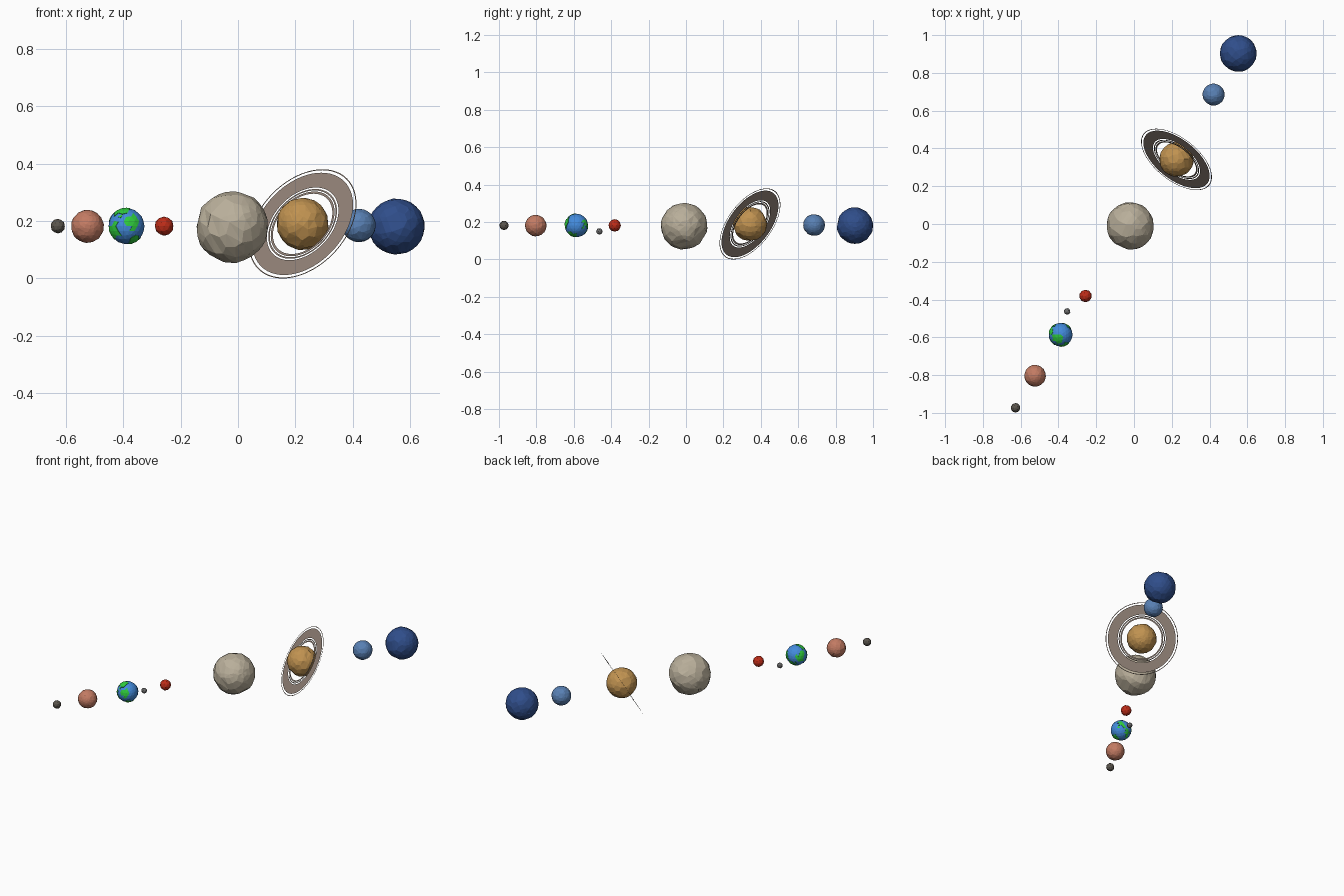
import bpy, bmesh, math, random
from mathutils import Vector

if "Cube" in bpy.data.objects:
    bpy.data.objects.remove(bpy.data.objects["Cube"])

random.seed(4)


def material(name, rgb):
    m = bpy.data.materials.new(name)
    m.diffuse_color = [c ** 2.2 for c in rgb] + [1]
    m.use_nodes = True
    m.node_tree.nodes["Principled BSDF"].inputs["Base Color"].default_value = m.diffuse_color
    return m


def finish(name, bm, mats, loc, axis=(0, 0, 1)):
    me = bpy.data.meshes.new(name)
    bm.to_mesh(me)
    bm.free()
    ob = bpy.data.objects.new(name, me)
    for m in mats:
        me.materials.append(m)
    ob.location = loc
    ob.rotation_euler = Vector(axis).to_track_quat('Z', 'Y').to_euler()
    bpy.context.collection.objects.link(ob)
    return ob


# banded low-poly planet: facets stretched along latitude, staggered rows
def banded_planet(name, loc, r, axis, rgb, segs, rows, rough):
    bm = bmesh.new()
    bmesh.ops.create_uvsphere(bm, u_segments=segs, v_segments=rows, radius=r)
    for v in bm.verts:
        a = random.uniform(-0.4, 0.4) * math.tau / segs
        x, y, z = v.co
        if math.hypot(x, y) > r * 0.05:
            v.co = (x * math.cos(a) - y * math.sin(a),
                    x * math.sin(a) + y * math.cos(a), z)
        v.co *= 1.005 + random.uniform(-rough, rough)
    bmesh.ops.triangulate(bm, faces=bm.faces[:])
    finish(name, bm, [material(name, rgb)], loc, axis)


# rocky low-poly ball
def rocky_ball(name, loc, r, rgb, sub=2, rough=0.015):
    bm = bmesh.new()
    bmesh.ops.create_icosphere(bm, subdivisions=sub, radius=r)
    for v in bm.verts:
        v.co *= 1.01 + random.uniform(-rough, rough)
    finish(name, bm, [material(name, rgb)], loc)


rocky_ball("small_grey_planet", (-0.627, -0.973, 0.182), 0.025, (0.36, 0.34, 0.31))
rocky_ball("red_planet", (-0.257, -0.381, 0.182), 0.033, (0.74, 0.19, 0.12))
rocky_ball("moon", (-0.354, -0.463, 0.15), 0.017, (0.42, 0.42, 0.42))

banded_planet("pink_planet", (-0.524, -0.803, 0.181), 0.057, (0.1, -0.85, 0.5),
              (0.76, 0.48, 0.39), 16, 14, 0.012)
banded_planet("giant_planet", (-0.02, -0.01, 0.179), 0.125, (0.8, -0.45, 0.4),
              (0.72, 0.68, 0.60), 14, 14, 0.018)
banded_planet("pale_blue_planet", (0.421, 0.685, 0.184), 0.058, (0.93, 0.1, 0.35),
              (0.35, 0.50, 0.70), 16, 14, 0.01)
banded_planet("dark_blue_planet", (0.552, 0.903, 0.181), 0.097, (0.93, 0.0, 0.36),
              (0.20, 0.31, 0.54), 16, 14, 0.012)

# ocean planet with slightly raised green continents
bm = bmesh.new()
bmesh.ops.create_icosphere(bm, subdivisions=3, radius=0.0625)
lands = [((-0.6, -0.8, 0.15), 0.36), ((0.8, -0.5, 0.25), 0.42),
         ((0.1, -0.75, -0.65), 0.36), ((0.25, 0.4, 0.88), 0.45),
         ((0.75, 0.6, -0.25), 0.42), ((-0.3, 0.9, 0.3), 0.4),
         ((-0.5, 0.3, -0.8), 0.4)]
land_faces = []
for f in bm.faces:
    d = f.calc_center_median().normalized()
    if any(d.angle(Vector(c)) < w + 0.12 * math.sin(11 * d.x + 9 * d.z)
           for c, w in lands):
        f.material_index = 1
        land_faces.append(f)
ext = bmesh.ops.extrude_face_region(bm, geom=land_faces)
for v in ext["geom"]:
    if isinstance(v, bmesh.types.BMVert):
        v.co *= 1.03
bmesh.ops.delete(bm, geom=[f for f in land_faces if f.is_valid], context='FACES')
finish("ocean_planet", bm, [material("ocean", (0.27, 0.54, 0.86)),
                            material("land", (0.20, 0.80, 0.25))],
       (-0.388, -0.586, 0.182))

# ringed planet and its flat rings
centre = (0.225, 0.342, 0.19)
normal = (-0.53, -0.677, 0.51)
banded_planet("ringed_planet", centre, 0.091, normal, (0.75, 0.57, 0.32), 14, 14, 0.014)
ring_mat = material("ring", (0.56, 0.50, 0.46))
for i, (r0, r1) in enumerate([(0.122, 0.131), (0.135, 0.141),
                              (0.147, 0.207), (0.217, 0.221)]):
    bm = bmesh.new()
    n = 64
    pts = [[bm.verts.new((r * math.cos(k * math.tau / n), r * math.sin(k * math.tau / n), 0))
            for k in range(n)] for r in (r0, r1)]
    for k in range(n):
        j = (k + 1) % n
        bm.faces.new((pts[0][k], pts[1][k], pts[1][j], pts[0][j]))
    finish(f"ring_{i + 1}", bm, [ring_mat], centre, normal)
